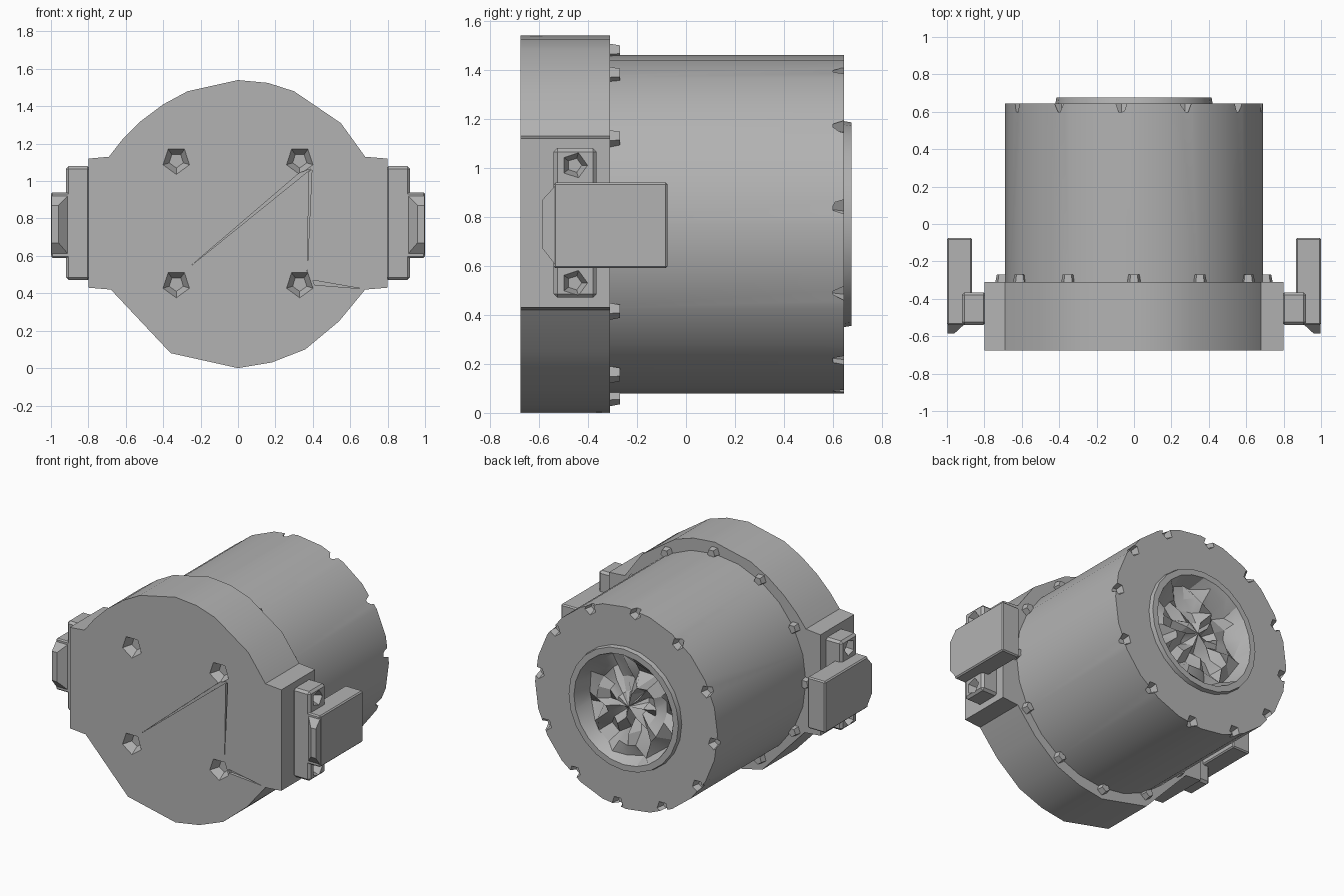
import bpy, bmesh, random
from math import sin, cos, pi, radians
from mathutils import Vector, Matrix

random.seed(4)
cube = bpy.data.objects.get("Cube")
if cube:
    bpy.data.objects.remove(cube, do_unlink=True)

grey = bpy.data.materials.new("metal grey")
grey.use_nodes = True
grey.diffuse_color = (0.45, 0.45, 0.45, 1)
grey.node_tree.nodes["Principled BSDF"].inputs["Base Color"].default_value = (0.45, 0.45, 0.45, 1)
MID = 0.77  # height of the barrel axis


def finish(bm, name):
    bmesh.ops.recalc_face_normals(bm, faces=bm.faces)
    mesh = bpy.data.meshes.new(name)
    bm.to_mesh(mesh)
    bm.free()
    mesh.materials.append(grey)
    ob = bpy.data.objects.new(name, mesh)
    bpy.context.collection.objects.link(ob)
    return ob


def activate(ob):
    bpy.ops.object.select_all(action='DESELECT')
    ob.select_set(True)
    bpy.context.view_layer.objects.active = ob


def smooth(ob, angle=32):
    activate(ob)
    bpy.ops.object.shade_smooth_by_angle(angle=radians(angle))


def apply_mod(ob, mod):
    activate(ob)
    bpy.ops.object.modifier_apply(modifier=mod.name)


def cut(ob, cutter):
    mod = ob.modifiers.new("cut", 'BOOLEAN')
    mod.operation = 'DIFFERENCE'
    mod.solver = 'EXACT'
    mod.object = cutter
    cutter.hide_render = True
    apply_mod(ob, mod)
    bpy.data.objects.remove(cutter, do_unlink=True)


def bevel(ob, width):
    mod = ob.modifiers.new("bevel", 'BEVEL')
    mod.width = width
    mod.segments = 1
    apply_mod(ob, mod)


def prism(name, points, a, b):
    """Extrude an x-z outline from y=a to y=b."""
    bm = bmesh.new()
    face = bm.faces.new([bm.verts.new((x, a, z)) for x, z in points])
    out = bmesh.ops.extrude_face_region(bm, geom=[face])
    moved = [v for v in out["geom"] if isinstance(v, bmesh.types.BMVert)]
    bmesh.ops.translate(bm, verts=moved, vec=(0, b - a, 0))
    return finish(bm, name)


def box(name, low, high):
    bm = bmesh.new()
    bmesh.ops.create_cube(bm, size=1)
    low, high = Vector(low), Vector(high)
    for v in bm.verts:
        v.co = (low + high) / 2 + v.co * (high - low)
    return finish(bm, name)


def pegs(name, centres, axis, sides, r1, r2, length):
    """Small cones or cylinders pointing along an axis, all in one mesh."""
    bm = bmesh.new()
    turn = Vector((0, 0, 1)).rotation_difference(Vector(axis)).to_matrix().to_4x4()
    for c in centres:
        bmesh.ops.create_cone(bm, cap_ends=True, segments=sides, radius1=r1, radius2=r2,
                              depth=length, matrix=Matrix.Translation(c) @ turn)
    return finish(bm, name)


def ring(radius, y, count=12, start=0):
    return [(radius * cos(start + i * 2 * pi / count), y,
             MID + radius * sin(start + i * 2 * pi / count)) for i in range(count)]


# Front flange: uneven disc with square ears on both sides
right = [(0, 1.54), (.16, 1.525), (.30, 1.48), (.55, 1.31), (.68, 1.13), (.8, 1.12),
         (.8, .43), (.68, .42), (.54, .25), (.36, .10), (.18, .03), (0, 0)]
left = [(-.36, .08), (-.68, .42), (-.8, .43), (-.8, 1.12), (-.69, 1.13), (-.62, 1.22),
        (-.52, 1.32), (-.40, 1.41), (-.27, 1.48)]
flange = prism("front_flange", right + left, -.675, -.31)

# Screw recesses and scored grooves in the front face
holes = [(x, -.66, z) for x in (-.33, .33) for z in (.45, 1.11)]
cut(flange, pegs("hole_cutter", holes, (0, 1, 0), 5, .09, .04, .08))
for groove in ([(-.26, .54), (.39, 1.065), (.33, 1.045)],
               [(.395, 1.06), (.37, .51), (.38, 1.05)],
               [(.40, .47), (.66, .425), (.41, .445)]):
    cut(flange, prism("groove_cutter", groove, -.70, -.655))
smooth(flange, 28)

# Barrel with a raised rear rim around a rough sunken floor
bm = bmesh.new()
profile = [(.69, -.40), (.69, .645), (.42, .645), (.415, .675), (.375, .675),
           (.34, .60), (.26, .58), (.18, .59), (.09, .57)]
SIDES = 24
loops = []
for n, (r, y) in enumerate(profile):
    rough = n >= 5
    loop = []
    for i in range(SIDES):
        a = 2 * pi * i / SIDES + (random.uniform(-.08, .08) if rough else 0)
        dy = random.uniform(-.06, .06) if rough else 0
        loop.append(bm.verts.new((r * cos(a), y + dy, MID + r * sin(a))))
    loops.append(loop)
for low, high in zip(loops, loops[1:]):
    for i in range(SIDES):
        j = (i + 1) % SIDES
        bm.faces.new((low[i], low[j], high[j], high[i]))
bm.faces.new(loops[0])
hub = bm.verts.new((0, .62, MID))
for i in range(SIDES):
    bm.faces.new((loops[-1][i], loops[-1][(i + 1) % SIDES], hub))
barrel = finish(bm, "barrel")
cut(barrel, pegs("rim_cutter", ring(.665, .64, 12, .1), (0, 1, 0), 5, .025, .055, .08))
smooth(barrel, 25)

# Small bolts where the barrel meets the flange
pegs("flange_bolts", ring(.705, -.295), (0, 1, 0), 5, .04, .03, .05)

# Side mounts: bracket with two socket screws, carrying an arm with a front lip
for side, s in (("left", 1), ("right", -1)):
    bracket = box(side + "_bracket", (s * .79, -.54, .47), (s * .92, -.365, 1.08))
    bevel(bracket, .015)
    sockets = [(s * .90, -.455, z) for z in (.53, 1.01)]
    cut(bracket, pegs("socket_cutter", sockets, (s, 0, 0), 5, .03, .06, .07))

    arm = box(side + "_arm", (s * .865, -.54, .59), (s, -.075, .94))
    bevel(arm, .008)

    bm = bmesh.new()
    outline = [(-.53, .60), (-.585, .67), (-.585, .87), (-.53, .93)]
    inner = [bm.verts.new((s * (.96 if y < -.55 else .90), y, z)) for y, z in outline]
    outer = [bm.verts.new((s * .998, y, z)) for y, z in outline]
    bm.faces.new(inner)
    bm.faces.new(outer)
    for i in range(4):
        j = (i + 1) % 4
        bm.faces.new((inner[i], inner[j], outer[j], outer[i]))
    finish(bm, side + "_arm_lip")
